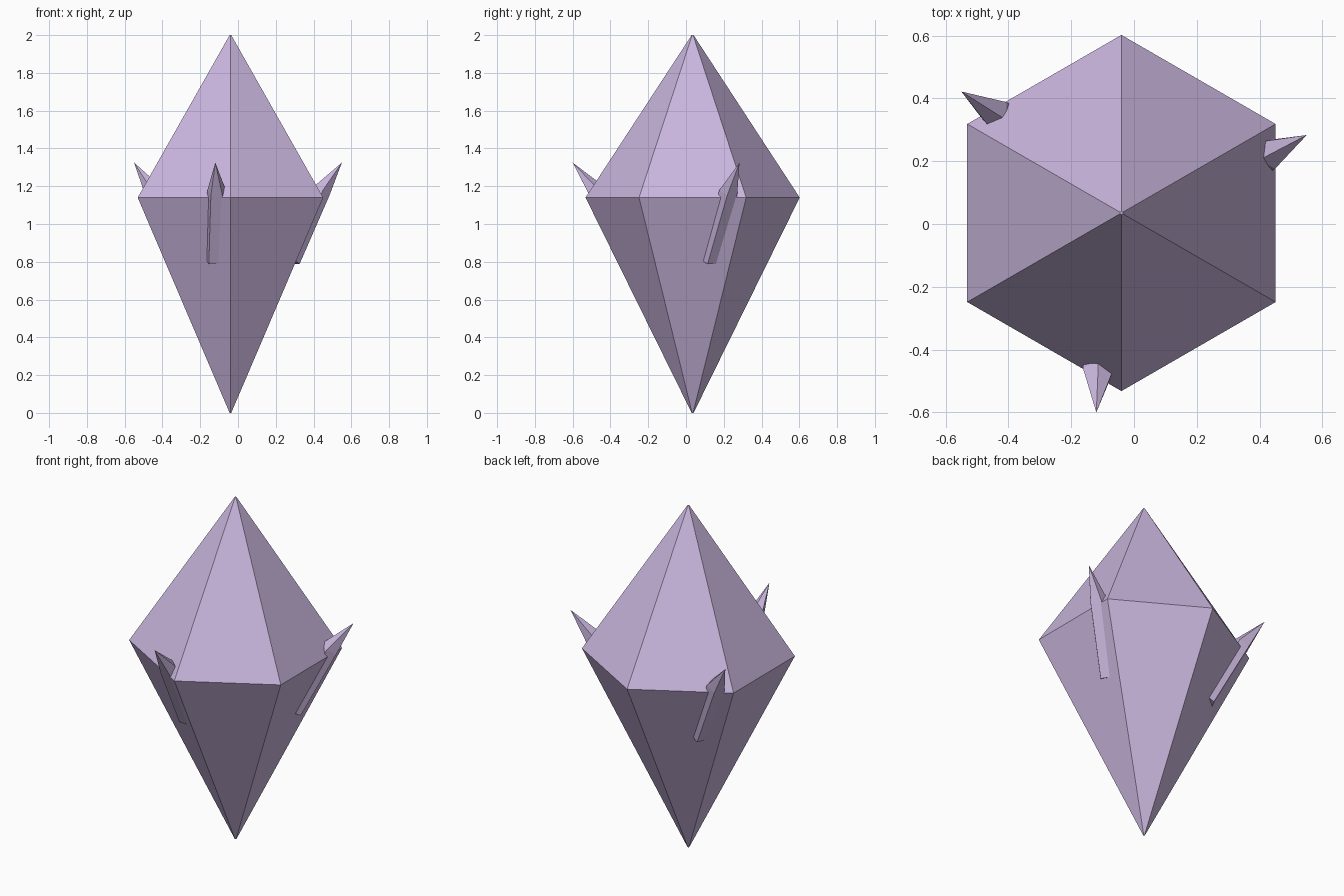
import bpy, bmesh
from math import sin, cos, pi, radians
from mathutils import Vector, Matrix

default = bpy.data.objects.get("Cube")
if default:
    bpy.data.objects.remove(default, do_unlink=True)

# Single pale violet crystal material
violet = bpy.data.materials.new("pale_violet")
violet.use_nodes = True
colour = (0.59, 0.47, 0.73, 1)
violet.diffuse_color = colour
violet.node_tree.nodes["Principled BSDF"].inputs["Base Color"].default_value = colour

CENTRE = Vector((-0.04, 0.035, 0))


def ring(centre, radius, sides, start, across, along):
    """Points of a regular polygon in the plane of two axes."""
    angles = [start + 2 * pi * i / sides for i in range(sides)]
    return [centre + radius * (cos(a) * across + sin(a) * along) for a in angles]


def faceted(name, rings, turn=0.0, tip=None):
    """Skin a stack of rings, closing the base and ending in a cap or a tip."""
    bm = bmesh.new()
    loops = [[bm.verts.new(p) for p in r] for r in rings]
    n = len(loops[0])
    for low, high in zip(loops, loops[1:]):
        for i in range(n):
            j = (i + 1) % n
            bm.faces.new((low[i], low[j], high[j], high[i]))
    bm.faces.new(loops[0])
    if tip is None:
        bm.faces.new(loops[-1])
    else:
        point = bm.verts.new(tip)
        for i in range(n):
            bm.faces.new((loops[-1][i], loops[-1][(i + 1) % n], point))
    bmesh.ops.recalc_face_normals(bm, faces=bm.faces)
    bm.transform(Matrix.Translation(CENTRE) @ Matrix.Rotation(turn, 4, "Z"))
    mesh = bpy.data.meshes.new(name)
    bm.to_mesh(mesh)
    bm.free()
    mesh.materials.append(violet)
    obj = bpy.data.objects.new(name, mesh)
    bpy.context.collection.objects.link(obj)
    return obj


# Main six-sided double-pointed crystal
X, Y = Vector((1, 0, 0)), Vector((0, 1, 0))
profile = [(0.005, 0), (0.567, 1.14), (0.005, 2)]
faceted("main_crystal",
        [ring(Vector((0, 0, z)), r, 6, pi / 2, X, Y) for r, z in profile])

# Three five-sided shards leaning outward around the girdle
base = Vector((-0.084, -0.319, 0.807))
shoulder = Vector((-0.073, -0.508, 1.17))
tip = Vector((-0.08, -0.635, 1.325))
axis = (shoulder - base).normalized()
outward = axis.cross(X).normalized()
if outward.y > 0:
    outward.negate()
sideways = axis.cross(outward).normalized()
shard_rings = [ring(c, 0.052, 5, -pi / 2, sideways, outward)
               for c in (base, shoulder)]
for name, degrees in (("front_shard", 0), ("left_shard", 120), ("right_shard", 240)):
    faceted(name, shard_rings, radians(degrees), tip)
